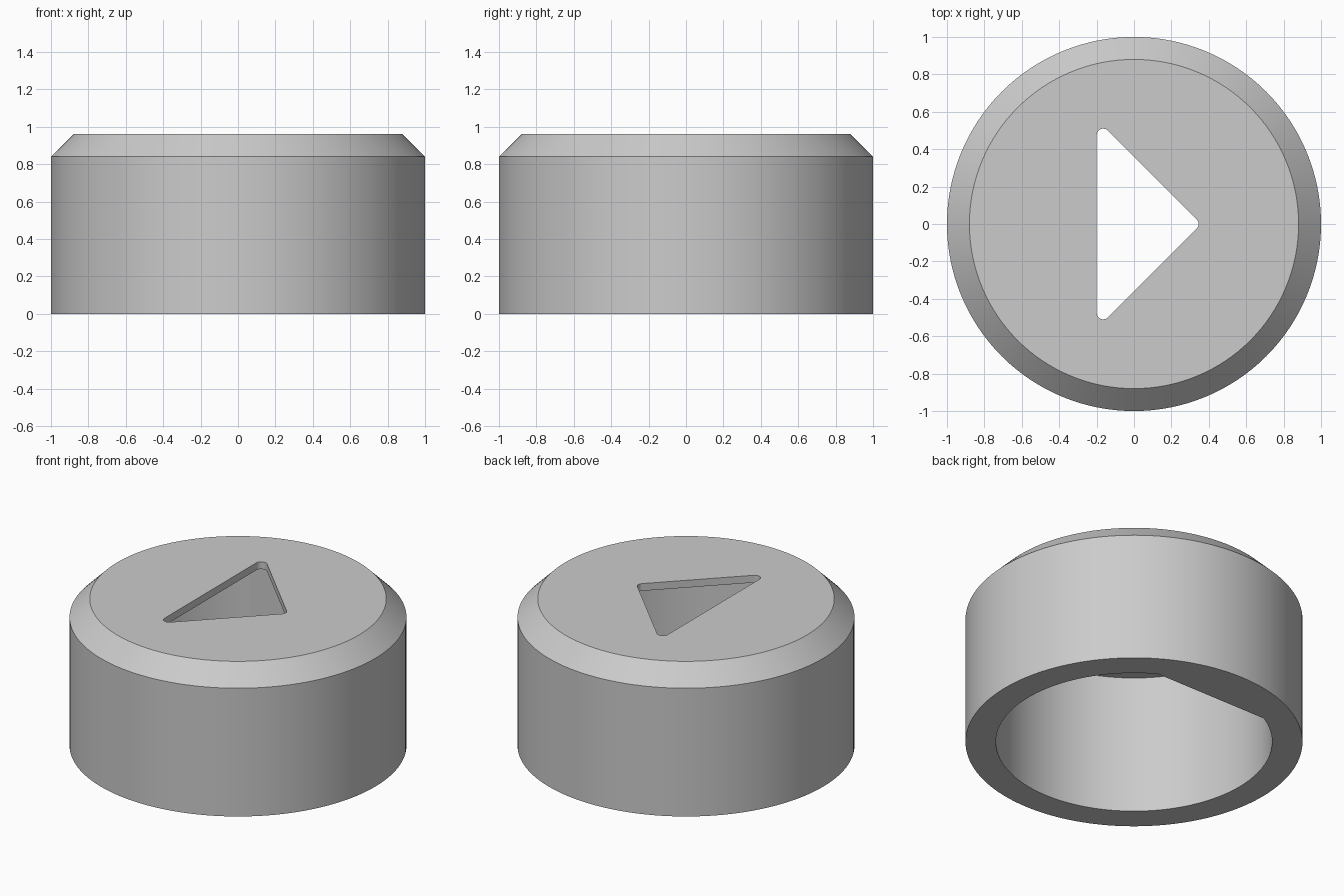
import bpy, bmesh
from math import sin, cos, pi, radians

cube = bpy.data.objects.get("Cube")
if cube:
    bpy.data.objects.remove(cube, do_unlink=True)

SEGMENTS = 128
RADIUS, HEIGHT, CHAMFER = 1.0, 0.96, 0.12
BORE, CEILING = 0.82, 0.912

grey = bpy.data.materials.new("grey plastic")
grey.use_nodes = True
colour = (0.6, 0.6, 0.6, 1)
grey.diffuse_color = colour
grey.node_tree.nodes["Principled BSDF"].inputs["Base Color"].default_value = colour


def arc(cx, cy, r, start, end, steps):
    """Points along an arc, angles in degrees."""
    angles = [radians(start + (end - start) * i / steps) for i in range(steps + 1)]
    return [(cx + r * cos(a), cy + r * sin(a)) for a in angles]


def stack(name, layers):
    """Closed solid through matching outlines, given as (points, z)."""
    bm = bmesh.new()
    rings = [[bm.verts.new((x, y, z)) for x, y in pts] for pts, z in layers]
    bm.faces.new(rings[0][::-1])
    bm.faces.new(rings[-1])
    n = len(rings[0])
    for low, high in zip(rings, rings[1:]):
        for i in range(n):
            j = (i + 1) % n
            bm.faces.new((low[i], low[j], high[j], high[i]))
    mesh = bpy.data.meshes.new(name)
    bm.to_mesh(mesh)
    bm.free()
    mesh.materials.append(grey)
    obj = bpy.data.objects.new(name, mesh)
    bpy.context.collection.objects.link(obj)
    return obj


def circle(r):
    return arc(0, 0, r, 0, 360, SEGMENTS)[:-1]


# Chamfered round cap
cap = stack("button_cap", [(circle(RADIUS), 0),
                           (circle(RADIUS), HEIGHT - CHAMFER),
                           (circle(RADIUS - CHAMFER), HEIGHT)])

# Hollow inside with one flat wall at the back
d_outline = arc(0, 0, BORE, 120, 420, 108)
bore = stack("bore_cutter", [(d_outline, -0.2), (d_outline, CEILING)])

# Triangular window with rounded corners
r = 0.035
triangle = (arc(0.31, 0, r, -45, 45, 8) + arc(-0.165, 0.475, r, 45, 180, 10)
            + arc(-0.165, -0.475, r, 180, 315, 10))
window = stack("window_cutter", [(triangle, 0.5), (triangle, 1.2)])

bpy.ops.object.select_all(action="DESELECT")
bpy.context.view_layer.objects.active = cap
cap.select_set(True)
for cutter in (bore, window):
    cutter.hide_render = True
    cut = cap.modifiers.new("cut", "BOOLEAN")
    cut.operation = "DIFFERENCE"
    cut.solver = "EXACT"
    cut.object = cutter
    bpy.ops.object.modifier_apply(modifier=cut.name)
    bpy.data.objects.remove(cutter, do_unlink=True)

bpy.ops.object.shade_smooth_by_angle(angle=radians(25))
